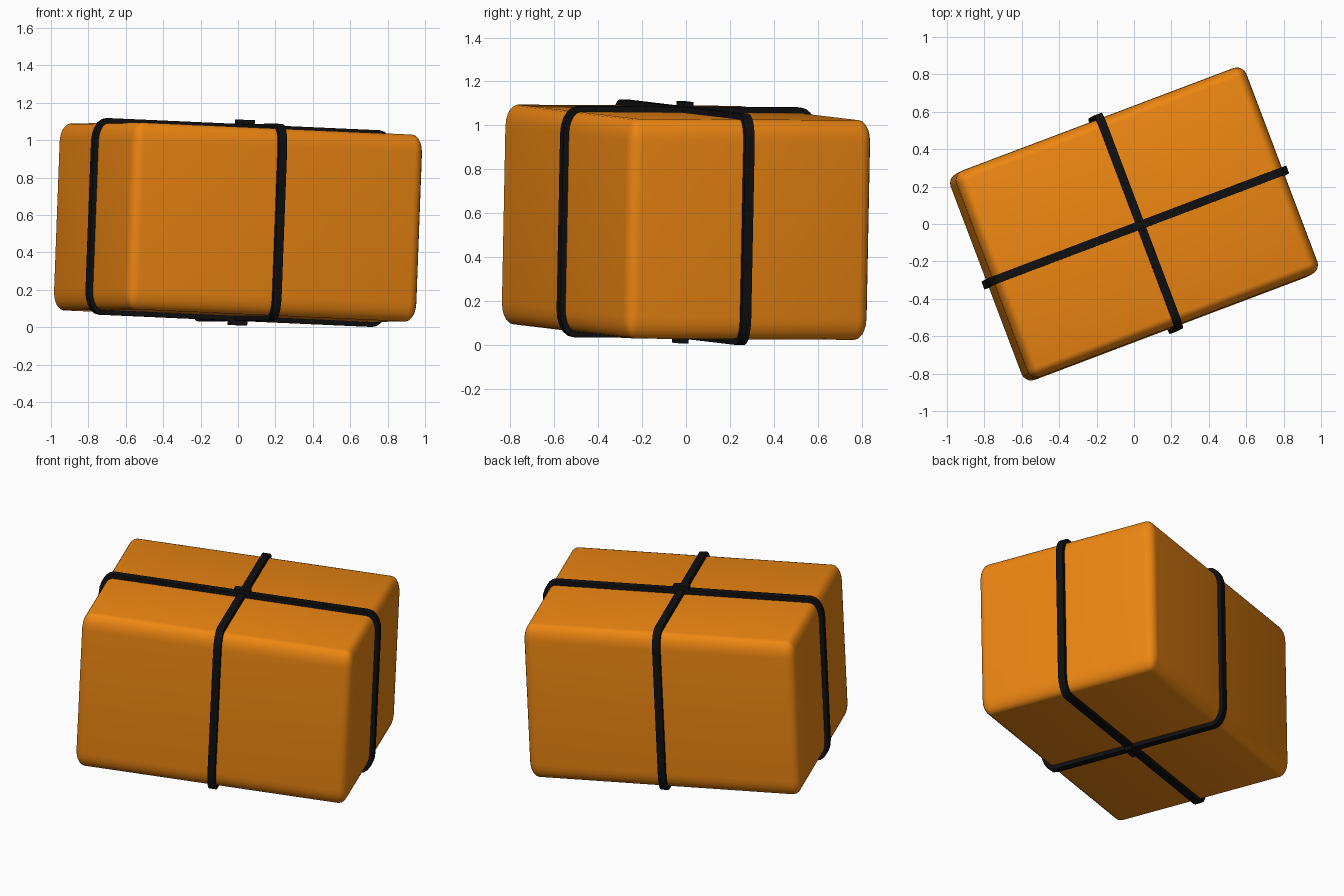
import bpy, bmesh, math
from mathutils import Matrix, Vector

if "Cube" in bpy.data.objects:
    bpy.data.objects.remove(bpy.data.objects["Cube"])

L, W, H = 1.66, 1.18, 1.0          # box size
T, SW = 0.026, 0.045               # strap thickness and width
RX, RZ = 0.055, 0.10               # edge rounding, sideways and vertical
POSE = (Matrix.Translation((0, 0, 0.56))
        @ Matrix.Rotation(math.radians(20.7), 4, 'Z')
        @ Matrix.Rotation(math.radians(2.4), 4, 'Y')
        @ Matrix.Rotation(math.radians(-0.3), 4, 'X'))


def material(name, color):
    m = bpy.data.materials.new(name)
    m.diffuse_color = (*color, 1)
    m.use_nodes = True
    m.node_tree.nodes["Principled BSDF"].inputs["Base Color"].default_value = m.diffuse_color
    return m


orange = material("orange", (0.85, 0.24, 0.006))
black = material("black", (0.005, 0.005, 0.005))


def finish(name, bm, mat, angle):
    bmesh.ops.recalc_face_normals(bm, faces=bm.faces)
    me = bpy.data.meshes.new(name)
    bm.to_mesh(me)
    bm.free()
    me.transform(POSE)
    me.materials.append(mat)
    ob = bpy.data.objects.new(name, me)
    bpy.context.collection.objects.link(ob)
    bpy.ops.object.select_all(action='DESELECT')
    ob.select_set(True)
    bpy.context.view_layer.objects.active = ob
    bpy.ops.object.shade_smooth_by_angle(angle=math.radians(angle))
    return ob


def profile(hx, hz, rx, rz, n=5):
    """Rounded rectangle with elliptical corners."""
    pts = []
    for k, (sx, sz) in enumerate(((1, 1), (-1, 1), (-1, -1), (1, -1))):
        for i in range(n + 1):
            a = math.pi / 2 * (k + i / n)
            pts.append((sx * (hx - rx) + rx * math.cos(a),
                        sz * (hz - rz) + rz * math.sin(a)))
    return pts


def strap(name, half, along, offset):
    """Closed band round the box; along is 0 for x, 1 for y."""
    bm = bmesh.new()
    outer = profile(half + T, H / 2 + T, RX + T, RZ + T)
    inner = profile(half - 0.01, H / 2 - 0.01, RX, RZ)
    rings = []
    for (ox, oz), (ix, iz) in zip(outer, inner):
        ring = []
        for h, z, s in ((ix, iz, -1), (ox, oz, -1), (ox, oz, 1), (ix, iz, 1)):
            w = offset + s * SW / 2
            ring.append(bm.verts.new((h, w, z) if along == 0 else (w, h, z)))
        rings.append(ring)
    for i, a in enumerate(rings):
        b = rings[(i + 1) % len(rings)]
        for j in range(4):
            k = (j + 1) % 4
            bm.faces.new((a[j], a[k], b[k], b[j]))
    return finish(name, bm, black, 35)


# Rounded box body
bm = bmesh.new()
bmesh.ops.create_cube(bm, size=1)
stretch = RZ / RX
bmesh.ops.scale(bm, vec=(L, W, H / stretch), verts=bm.verts)
bmesh.ops.bevel(bm, geom=bm.edges[:], offset=RX, segments=5, profile=0.5, affect='EDGES')
bmesh.ops.scale(bm, vec=(1, 1, stretch), verts=bm.verts)
finish("box_body", bm, orange, 60)

# Two crossing straps
LONG_OFF, SHORT_OFF = -0.02, 0.01
strap("long_strap", L / 2, 0, LONG_OFF)
strap("short_strap", W / 2, 1, SHORT_OFF)

# Raised pieces where the long strap passes over the short one
for name, s in (("top_crossing", 1), ("bottom_crossing", -1)):
    bm = bmesh.new()
    bmesh.ops.create_cube(bm, size=1)
    bmesh.ops.scale(bm, vec=(0.097, SW, T), verts=bm.verts)
    bmesh.ops.translate(bm, vec=Vector((SHORT_OFF, LONG_OFF, s * (H / 2 + 1.4 * T))), verts=bm.verts)
    finish(name, bm, black, 30)
